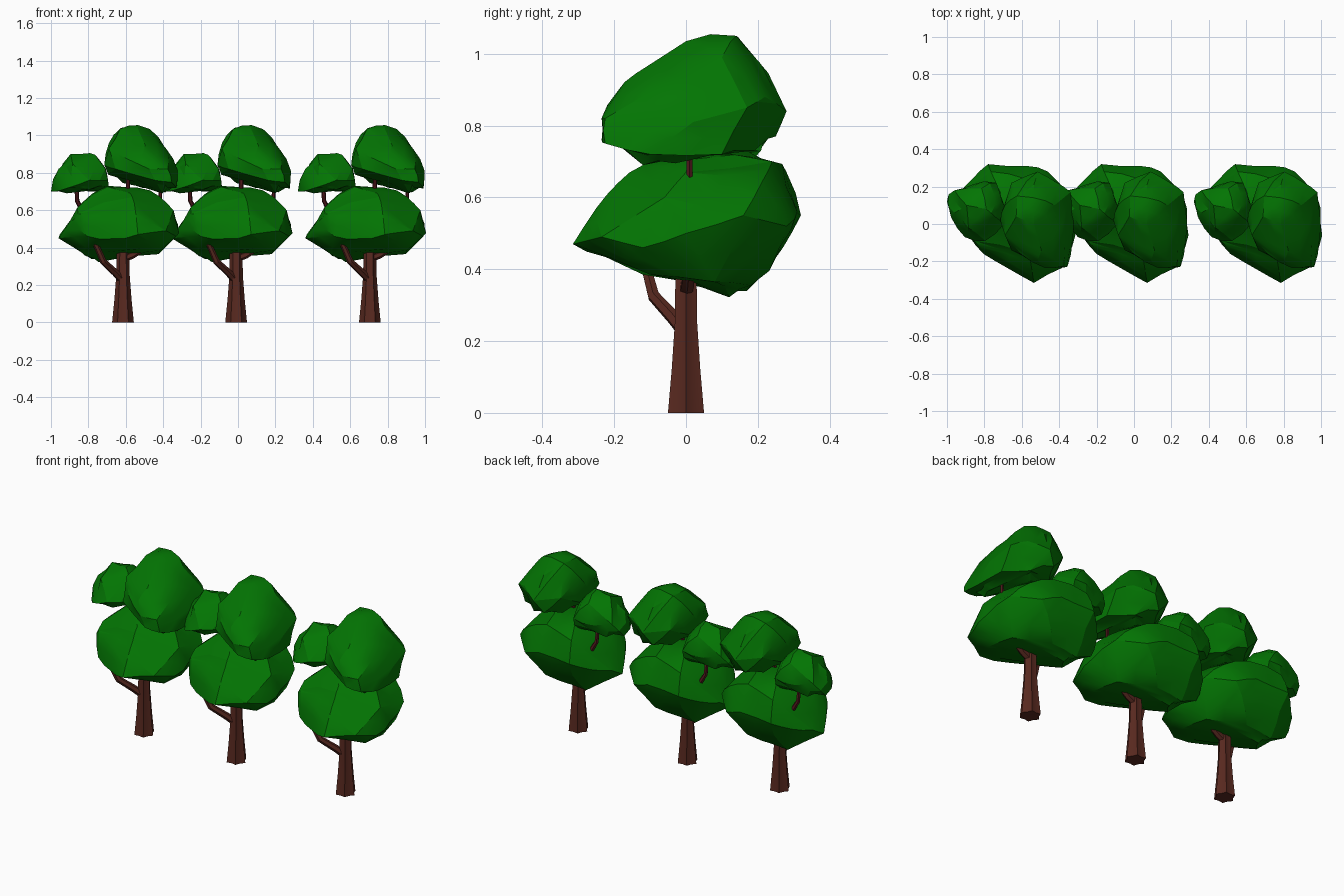
import bpy, bmesh, math, random
from mathutils import Vector

cube = bpy.data.objects.get("Cube")
if cube:
    bpy.data.objects.remove(cube)


def material(name, rgb):
    m = bpy.data.materials.new(name)
    m.use_nodes = True
    m.diffuse_color = (*rgb, 1)
    m.node_tree.nodes["Principled BSDF"].inputs["Base Color"].default_value = (*rgb, 1)
    return m


leaf = material("leaf_green", (0.001, 0.178, 0.001))
bark = material("bark_brown", (0.098, 0.022, 0.014))
twig = material("twig_red_brown", (0.078, 0.009, 0.011))


def finish(bm, name, mat, angle):
    bmesh.ops.recalc_face_normals(bm, faces=bm.faces)
    me = bpy.data.meshes.new(name)
    bm.to_mesh(me)
    bm.free()
    me.materials.append(mat)
    me.shade_smooth()
    me.set_sharp_from_angle(angle=math.radians(angle))
    return name, me


# Leaf clump: hull of a few outline points, split once and roughened, hollowed below
def clump(name, points, seed, dent):
    rng = random.Random(seed)
    bm = bmesh.new()
    for p in points:
        bm.verts.new(p)
    bmesh.ops.convex_hull(bm, input=bm.verts)
    loose = [v for v in bm.verts if not v.link_faces]
    bmesh.ops.delete(bm, geom=loose, context='VERTS')
    bmesh.ops.recalc_face_normals(bm, faces=bm.faces)
    corners = {tuple(v.co) for v in bm.verts}
    mean = sum(e.calc_length() for e in bm.edges) / len(bm.edges)
    bmesh.ops.subdivide_edges(bm, edges=bm.edges[:], cuts=1, use_grid_fill=True)
    bm.normal_update()
    moves = []
    for v in bm.verts:
        if tuple(v.co) in corners:
            continue
        size = 2 * min(e.calc_length() for e in v.link_edges) / mean
        d = v.normal * rng.uniform(-0.008, 0.02) * min(size, 1.5)
        if v.normal.z < -0.75:
            d = Vector((rng.uniform(-.01, .01), rng.uniform(-.01, .01), dent * rng.uniform(.2, 1)))
        moves.append((v, d))
    for v, d in moves:
        v.co += d
    bmesh.ops.triangulate(bm, faces=bm.faces[:])
    return finish(bm, name, leaf, 22)


# Tapered tube along a path; flute > 0 gives a grooved cross-section
def tube(name, path, radii, mat, sides=6, flute=0.0):
    bm = bmesh.new()
    path = [Vector(p) for p in path]
    rings = []
    for i, (p, r) in enumerate(zip(path, radii)):
        axis = path[min(i + 1, len(path) - 1)] - path[max(i - 1, 0)]
        turn = Vector((0, 0, 1)).rotation_difference(axis)
        ring = []
        for k in range(sides):
            a = 2 * math.pi * k / sides
            rr = r * (1 - flute * (k % 2))
            ring.append(bm.verts.new(p + turn @ Vector((rr * math.cos(a), rr * math.sin(a), 0))))
        rings.append(ring)
    for a, b in zip(rings, rings[1:]):
        for k in range(sides):
            j = (k + 1) % sides
            bm.faces.new((a[k], a[j], b[j], b[k]))
    bm.faces.new(rings[0][::-1])
    bm.faces.new(rings[-1])
    return finish(bm, name, mat, 20)


lower = [(-.345, .08, .45), (-.32, .15, .49), (-.27, -.06, .53), (-.24, -.09, .58), (-.23, .02, .63),
         (-.19, -.16, .46), (-.17, -.14, .57), (-.05, -.23, .44), (.08, -.315, .47), (.07, -.25, .57),
         (.23, -.235, .49), (.06, -.19, .64), (.285, -.12, .46), (.293, 0, .50), (.27, -.06, .60),
         (.27, .16, .55), (.18, .21, .64), (.155, .28, .52), (.045, .31, .56), (-.165, .32, .55),
         (-.25, .24, .51), (-.15, .28, .67), (.04, .24, .70), (-.10, .17, .73), (-.08, 0, .725),
         (.08, .03, .72), (.2, 0, .67), (.04, -.12, .69), (-.13, .12, .322), (-.17, .17, .34),
         (-.2, .02, .355), (.0, .18, .355), (.19, .08, .365), (.2, -.1, .385), (0, -.12, .385),
         (.1, .26, .46), (-.15, .27, .46)]
upper = [(-.1, .02, .84), (-.075, -.06, .93), (-.075, .1, .96), (-.015, .04, 1.035), (-.01, .15, 1.04),
         (.08, .14, 1.05), (.08, 0, 1.035), (.1, -.07, .99), (.19, .1, .99), (.23, .0, .93),
         (.08, .21, .97), (.1, .28, .84), (.2, .22, .88), (.275, .17, .85), (-.04, .22, .87),
         (.05, .25, .77), (.293, .02, .81), (.28, .1, .72), (.285, -.1, .72), (.225, -.03, .695),
         (.21, -.12, .69), (.26, -.225, .75), (.17, -.235, .76), (.14, -.235, .82), (.24, -.225, .82),
         (.12, -.14, .945), (.1, -.195, .89), (.01, -.16, .88), (-.04, -.14, .82), (-.08, .06, .79),
         (.0, .15, .745), (.16, .19, .73), (.04, -.05, .81), (.1, .12, .72)]
side = [(-.385, .12, .70), (-.36, .03, .70), (-.345, .18, .78), (-.345, .06, .82), (-.28, .1, .90),
        (-.27, -.02, .85), (-.175, .08, .905), (-.2, .19, .87), (-.13, .04, .87), (-.09, .12, .82),
        (-.12, .22, .77), (-.25, .21, .76), (-.29, -.07, .72), (-.18, -.09, .76), (-.08, .0, .76),
        (-.09, .08, .70), (-.13, .18, .70), (-.3, .17, .69), (-.3, .02, .69), (-.18, -.04, .71)]

parts = [
    clump("lower_foliage", lower, 3, 0.012),
    clump("top_foliage", upper, 7, 0.018),
    clump("side_foliage", side, 5, 0.02),
    tube("trunk", [(0, 0, 0), (0, 0, .12), (0, 0, .25), (0, 0, .45)],
         [.058, .046, .036, .033], bark, 12, 0.22),
    tube("front_branch", [(.0, .0, .22), (-.04, -.035, .265), (-.105, -.09, .325), (-.155, -.12, .44)],
         [.02, .02, .018, .014], bark),
    tube("right_branch", [(0, 0, .34), (.05, .005, .36), (.13, .01, .41)], [.02, .02, .016], bark),
    tube("centre_twig", [(.01, .01, .45), (.025, .01, .65), (.03, .01, .88)], [.014, .012, .011], twig),
    tube("right_twig", [(.17, .01, .5), (.2, .01, .62), (.2, .01, .78)], [.01, .01, .009], twig),
    tube("left_twig", [(-.16, .18, .52), (-.21, .2, .58), (-.245, .18, .65), (-.25, .17, .76)],
         [.013, .013, .012, .01], twig),
]

# Three matching trees in a row
for label, x in (("right", -.615), ("middle", -.01), ("left", .705)):
    for name, me in parts:
        ob = bpy.data.objects.new(f"{label}_tree_{name}", me)
        ob.location.x = x
        bpy.context.collection.objects.link(ob)
